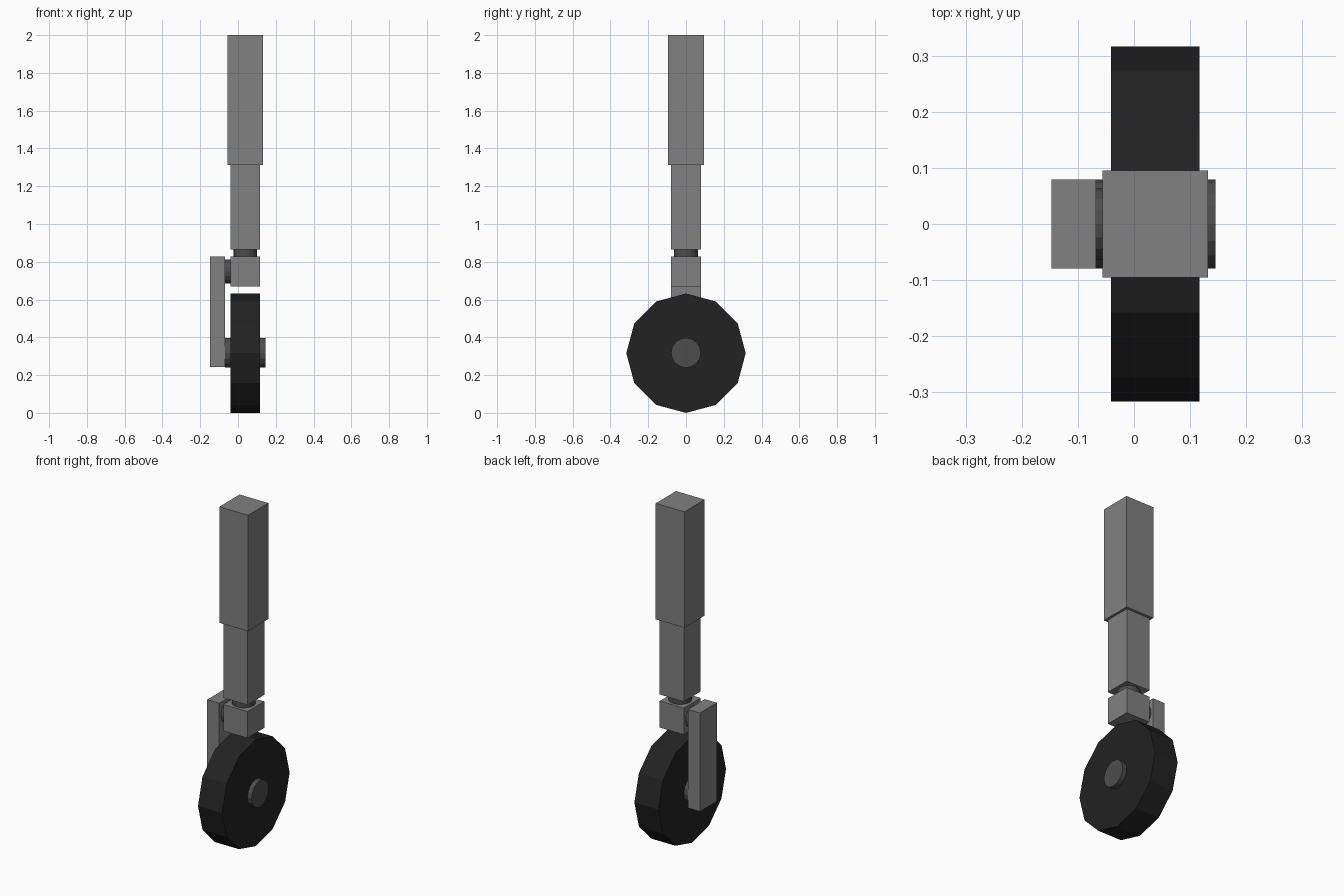
import bpy
from math import radians
from mathutils import Matrix

default = bpy.data.objects.get("Cube")
if default:
    bpy.data.objects.remove(default, do_unlink=True)

import bmesh


def material(name, value):
    mat = bpy.data.materials.new(name)
    mat.use_nodes = True
    colour = (value, value, value, 1)
    mat.diffuse_color = colour
    mat.node_tree.nodes["Principled BSDF"].inputs["Base Color"].default_value = colour
    return mat


strut_grey = material("strut grey", 0.22)
joint_grey = material("dark joint grey", 0.075)
tyre_black = material("tyre black", 0.016)


def add_object(name, bm, mat):
    mesh = bpy.data.meshes.new(name)
    bm.to_mesh(mesh)
    bm.free()
    mesh.materials.append(mat)
    obj = bpy.data.objects.new(name, mesh)
    bpy.context.collection.objects.link(obj)
    return obj


def box(name, x, half_y, z, mat):
    """Box spanning the x and z ranges, centred on y."""
    bm = bmesh.new()
    bmesh.ops.create_cube(bm, size=1)
    bmesh.ops.scale(bm, verts=bm.verts, vec=(x[1] - x[0], 2 * half_y, z[1] - z[0]))
    bmesh.ops.translate(bm, verts=bm.verts, vec=(sum(x) / 2, 0, sum(z) / 2))
    add_object(name, bm, mat)


def cylinder(name, centre, radius, length, sides, mat, along_x=True):
    """Flat-sided cylinder along x or z."""
    bm = bmesh.new()
    bmesh.ops.create_cone(bm, cap_ends=True, segments=sides, radius1=radius,
                          radius2=radius, depth=length)
    turn = Matrix.Rotation(radians(90 if along_x else 0), 4, "Y")
    bmesh.ops.transform(bm, matrix=Matrix.Translation(centre) @ turn, verts=bm.verts)
    add_object(name, bm, mat)


AXIS_X = 0.038      # strut and wheel centre line
WHEEL_Z = 0.316
SLIM = (-0.041, 0.117)

# Telescoping strut
box("upper_strut", (-0.056, 0.132), 0.095, (1.313, 2.0), strut_grey)
box("lower_strut", SLIM, 0.079, (0.866, 1.313), strut_grey)
cylinder("swivel_neck", (AXIS_X, 0, 0.845), 0.063, 0.06, 16, joint_grey, along_x=False)
box("knuckle_block", SLIM, 0.079, (0.67, 0.827), strut_grey)

# Side arm carrying the wheel
cylinder("arm_pin", (-0.055, 0, 0.749), 0.063, 0.04, 16, joint_grey)
box("side_arm", (-0.147, -0.068), 0.079, (0.243, 0.827), strut_grey)

# Wheel and axle
cylinder("tyre", (AXIS_X, 0, WHEEL_Z), 0.316, 0.158, 12, tyre_black)
cylinder("axle_hub", (AXIS_X, 0, WHEEL_Z + 0.002), 0.079, 0.214, 16, joint_grey)
